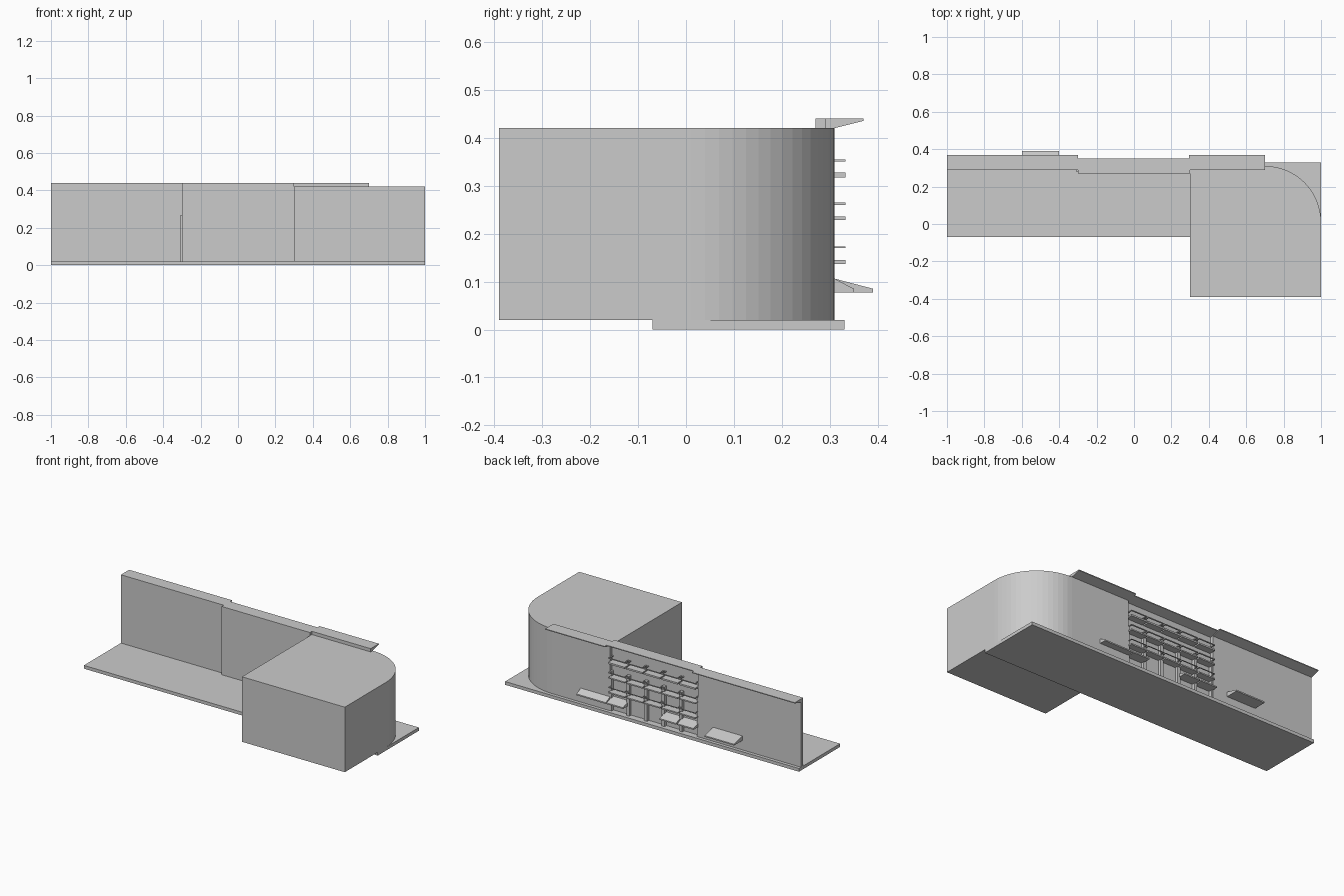
import bpy
import math

if "Cube" in bpy.data.objects:
    bpy.data.objects.remove(bpy.data.objects["Cube"])


def make(name, verts, faces):
    me = bpy.data.meshes.new(name)
    me.from_pydata(verts, [], faces)
    me.update()
    ob = bpy.data.objects.new(name, me)
    bpy.context.collection.objects.link(ob)
    return ob


def prism(name, pts, place, a, b):
    """Extrude a counter-clockwise profile from a to b; place maps (u, v, depth) to xyz."""
    n = len(pts)
    verts = [place(u, v, a) for u, v in pts] + [place(u, v, b) for u, v in pts]
    faces = [tuple(range(n))[::-1], tuple(range(n, 2 * n))]
    faces += [(i, (i + 1) % n, (i + 1) % n + n, i + n) for i in range(n)]
    return make(name, verts, faces)


def along_x(name, pts, x0, x1):
    return prism(name, pts, lambda u, v, d: (d, u, v), x0, x1)


def along_z(name, pts, z0, z1):
    return prism(name, pts, lambda u, v, d: (u, v, d), z0, z1)


def box(name, x0, x1, y0, y1, z0, z1):
    return along_z(name, [(x0, y0), (x1, y0), (x1, y1), (x0, y1)], z0, z1)


def awning(name, x0, x1, y0, y1):
    return along_x(name, [(y0, 0.077), (y1, 0.077), (y1, 0.085), (y0, 0.106)], x0, x1)


# Ground slab
box("base_slab", -1, 1, -0.07, 0.33, 0, 0.02)

# Corner block with one rounded corner
arc = [(0.7 + 0.3 * math.cos(i * math.pi / 32), 0.01 + 0.3 * math.sin(i * math.pi / 32))
       for i in range(17)]
along_z("corner_block", [(0.3, -0.39), (1, -0.39)] + arc + [(0.3, 0.31)], 0.02, 0.42)


# Thin facade walls with a projecting tapered cornice
def facade(name, x0, x1, y):
    along_x(name, [(y, 0.02), (y + 0.02, 0.02), (y + 0.02, 0.42), (y + 0.08, 0.435),
                   (y + 0.08, 0.44), (y, 0.44)], x0, x1)


facade("left_wall", -1, -0.3, 0.29)
facade("middle_wall", -0.3, 0.3, 0.27)
along_x("right_cornice", [(0.29, 0.42), (0.31, 0.42), (0.37, 0.435), (0.37, 0.44),
                          (0.29, 0.44)], 0.295, 0.7)

# Entrance awnings
awning("left_awning", -0.6, -0.4, 0.31, 0.39)
awning("right_awning", 0.3, 0.5, 0.31, 0.35)

# Pilasters between the bays
for i in range(6):
    x = -0.3 + 0.12 * i
    box("pilaster", x - 0.01, x + 0.01, 0.28, 0.308, 0.02, 0.265)

# Balconies: slab and thin U-shaped rail, three floors of five bays
for z0, z1, r0, r1 in ((0.137, 0.145, 0.170, 0.173), (0.228, 0.236, 0.260, 0.265),
                       (0.317, 0.327, 0.350, 0.355)):
    for i in range(5):
        a = -0.3 + 0.12 * i + 0.004
        b = a + 0.112
        box("balcony_slab", a, b, 0.285, 0.333, z0, z1)
        along_z("balcony_rail", [(a, 0.285), (a + 0.006, 0.285), (a + 0.006, 0.327),
                                 (b - 0.006, 0.327), (b - 0.006, 0.285), (b, 0.285),
                                 (b, 0.333), (a, 0.333)][::1], r0, r1)

# Small shop awnings under three of the bays
for i in (0, 1, 4):
    a = -0.3 + 0.12 * i
    awning("bay_awning", a + 0.004, a + 0.116, 0.285, 0.35)
